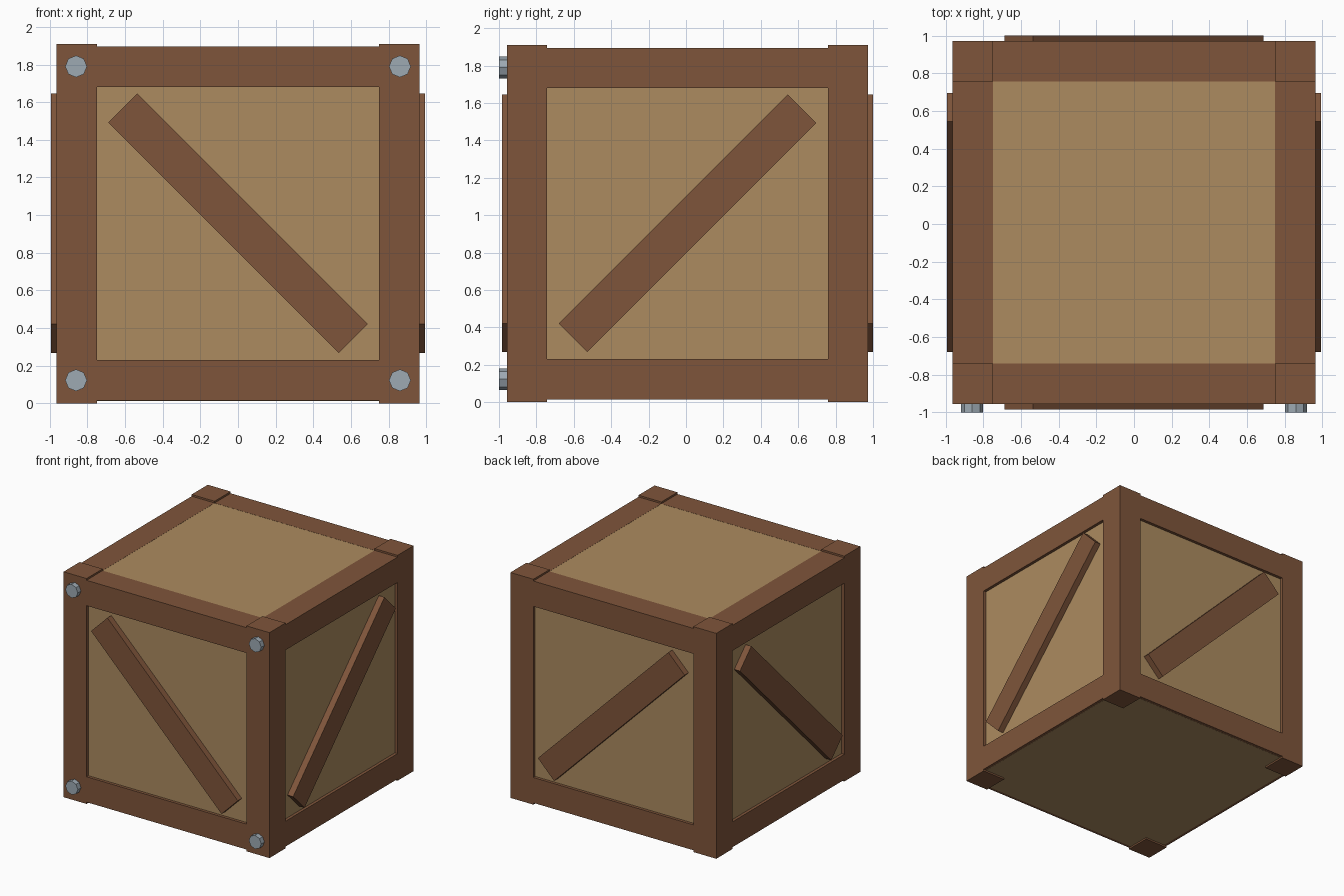
import bpy
from math import radians, pi

default = bpy.data.objects.get("Cube")
if default:
    bpy.data.objects.remove(default, do_unlink=True)


def material(name, rgb):
    m = bpy.data.materials.new(name)
    m.use_nodes = True
    m.diffuse_color = (*rgb, 1)
    m.node_tree.nodes["Principled BSDF"].inputs["Base Color"].default_value = (*rgb, 1)
    return m


frame_brown = material("frame brown", (0.212, 0.091, 0.043))
panel_tan = material("panel tan", (0.413, 0.258, 0.115))
bolt_grey = material("bolt grey", (0.34, 0.40, 0.45))

CY = 0.008      # crate centre in y
HALF = 0.965    # outer half width of the frame
BEAM = 0.215    # frame beam width
PANEL = 0.94    # half width of the panelled core
MID = 0.955     # crate centre in z
INNER = HALF - BEAM
POST = HALF - BEAM / 2


def finish(name, mat):
    ob = bpy.context.object
    ob.name = ob.data.name = name
    ob.data.materials.append(mat)
    return ob


def box(name, size, loc, mat, rot=(0, 0, 0)):
    bpy.ops.mesh.primitive_cube_add(size=1, location=loc, rotation=rot)
    ob = finish(name, mat)
    ob.scale = size
    return ob


# Panelled core, a hair lower than the rails so each flat has one clear colour
box("panel_core", (2 * PANEL, 2 * PANEL, 2 * PANEL), (0, CY, MID - 0.001), panel_tan)

# Corner posts
for sx, side in ((-1, "right"), (1, "left")):
    for sy, end in ((-1, "front"), (1, "back")):
        box(f"{end}_{side}_post", (BEAM, BEAM, 2 * MID),
            (sx * POST, CY + sy * POST, MID), frame_brown)

# Top and bottom rails on all four sides
for s, level in ((-1, "bottom"), (1, "top")):
    z = MID + s * (PANEL - BEAM / 2)
    for t, end, side in ((-1, "front", "right"), (1, "back", "left")):
        box(f"{end}_{level}_rail", (2 * INNER, BEAM, BEAM), (0, CY + t * POST, z), frame_brown)
        box(f"{side}_{level}_rail", (BEAM, 2 * INNER, BEAM), (t * POST, CY, z), frame_brown)

# Diagonal braces, standing slightly proud of the frame
LENGTH, WIDTH, DEPTH = 1.73, 0.216, 0.08
OUT = 0.993 - DEPTH / 2
for t, end, side in ((-1, "front", "right"), (1, "back", "left")):
    box(f"{end}_brace", (LENGTH, DEPTH, WIDTH), (0, CY + t * OUT, MID + 0.002),
        frame_brown, (0, radians(45), 0))
    box(f"{side}_brace", (DEPTH, LENGTH, WIDTH), (t * OUT, CY, MID + 0.002),
        frame_brown, (radians(45), 0, 0))

# Bolt heads on the front corners
for sx, side in ((-1, "right"), (1, "left")):
    for z, level in ((0.123, "bottom"), (1.79, "top")):
        bpy.ops.mesh.primitive_cylinder_add(vertices=8, radius=0.058, depth=0.1,
                                            location=(sx * 0.86, -0.95, z),
                                            rotation=(pi / 2, 0, 0))
        finish(f"{level}_{side}_bolt", bolt_grey)
